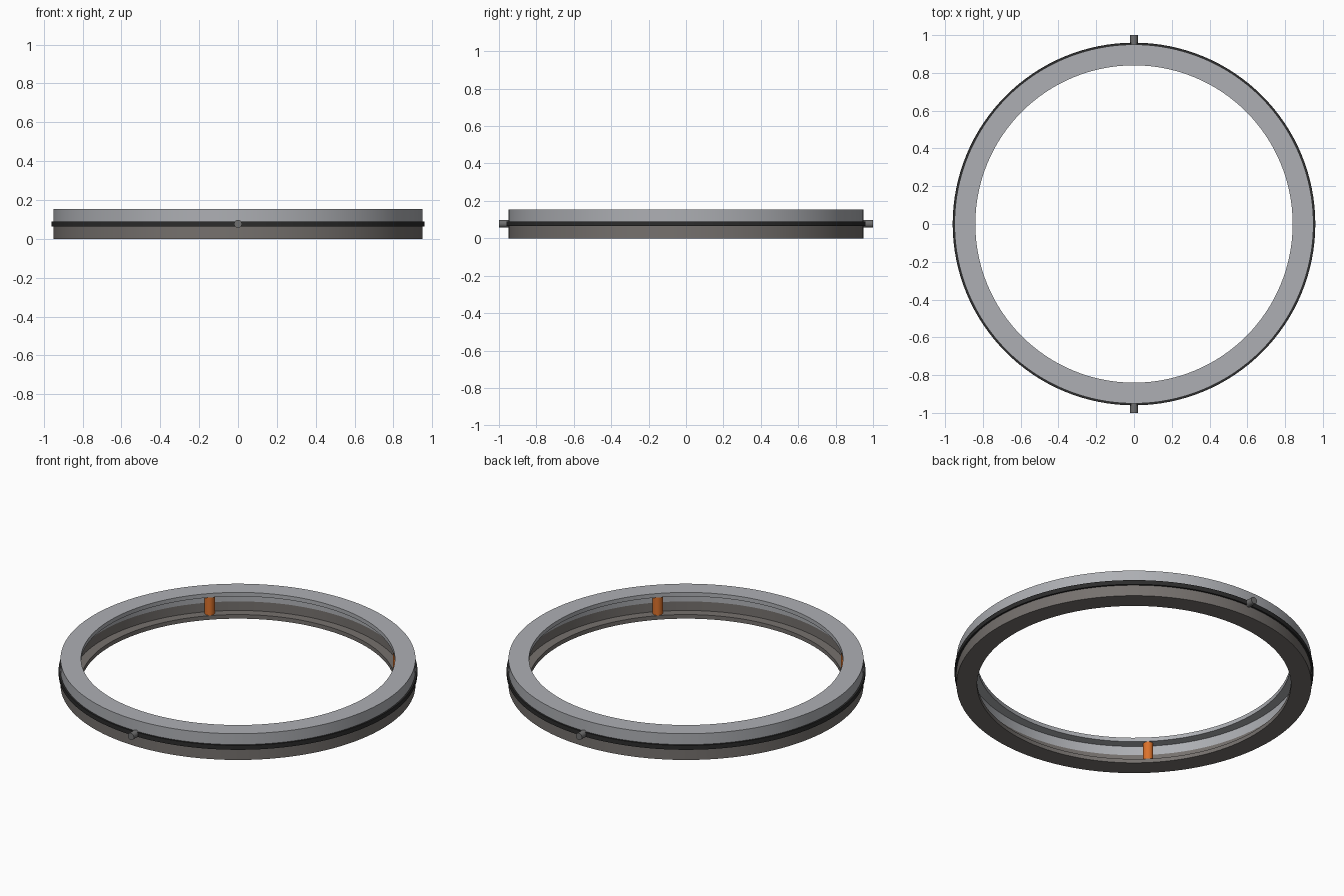
import bpy, bmesh, math
from mathutils import Vector, Matrix

cube = bpy.data.objects.get("Cube")
if cube:
    bpy.data.objects.remove(cube, do_unlink=True)


def material(name, rgb):
    m = bpy.data.materials.new(name)
    m.use_nodes = True
    m.diffuse_color = (*rgb, 1)
    m.node_tree.nodes["Principled BSDF"].inputs["Base Color"].default_value = (*rgb, 1)
    return m


light_grey = material("light grey", (0.42, 0.43, 0.455))
warm_grey = material("warm grey", (0.18, 0.165, 0.155))
black = material("black", (0.025, 0.025, 0.025))
pin_grey = material("pin grey", (0.16, 0.16, 0.16))
orange = material("orange", (0.72, 0.17, 0.025))


def finish(name, bm, mat):
    bmesh.ops.recalc_face_normals(bm, faces=bm.faces)
    mesh = bpy.data.meshes.new(name)
    bm.to_mesh(mesh)
    bm.free()
    mesh.materials.append(mat)
    obj = bpy.data.objects.new(name, mesh)
    bpy.context.collection.objects.link(obj)
    bpy.ops.object.select_all(action="DESELECT")
    obj.select_set(True)
    bpy.context.view_layer.objects.active = obj
    bpy.ops.object.shade_smooth_by_angle(angle=math.radians(30))


def lathe(name, profile, mat, steps=128):
    """Revolve a closed (radius, height) profile around z."""
    bm = bmesh.new()
    verts = [bm.verts.new((r, 0, z)) for r, z in profile]
    edges = [bm.edges.new((verts[i - 1], verts[i])) for i in range(len(verts))]
    bmesh.ops.spin(bm, geom=verts + edges, axis=(0, 0, 1), cent=(0, 0, 0),
                   angle=math.tau, steps=steps, use_merge=True)
    bmesh.ops.remove_doubles(bm, verts=bm.verts, dist=1e-4)
    finish(name, bm, mat)


def cylinder(name, centre, radius, length, direction, mat):
    bm = bmesh.new()
    turn = Vector((0, 0, 1)).rotation_difference(Vector(direction)).to_matrix().to_4x4()
    bmesh.ops.create_cone(bm, cap_ends=True, segments=32, radius1=radius, radius2=radius,
                          depth=length, matrix=Matrix.Translation(centre) @ turn)
    finish(name, bm, mat)


HEIGHT, MID = 0.155, 0.0775
OUTER, WALL, INNER, LIP = 0.95, 0.892, 0.84, 0.024

# Two mirrored ring halves, each with an inward lip
half = [(INNER, 0), (OUTER, 0), (OUTER, MID), (WALL, MID), (WALL, LIP), (INNER, LIP)]
lathe("lower_ring", half, warm_grey)
lathe("upper_ring", [(r, HEIGHT - z) for r, z in half], light_grey)

# Dark band around the seam
lathe("seam_band", [(r, MID + dz) for r, dz in
                    ((0.94, -0.013), (0.96, -0.013), (0.96, 0.013), (0.94, 0.013))], black)

# Pivot pins at front and back
for name, side in (("front_pin", -1), ("back_pin", 1)):
    cylinder(name, (0, side * 0.965, MID), 0.02, 0.07, (0, 1, 0), pin_grey)

# Upright rollers held between the lips
for i in range(4):
    a = math.radians(45 + 90 * i)
    cylinder(f"roller_{i + 1}", (0.87 * math.cos(a), 0.87 * math.sin(a), MID),
             0.027, HEIGHT - 2 * LIP, (0, 0, 1), orange)
